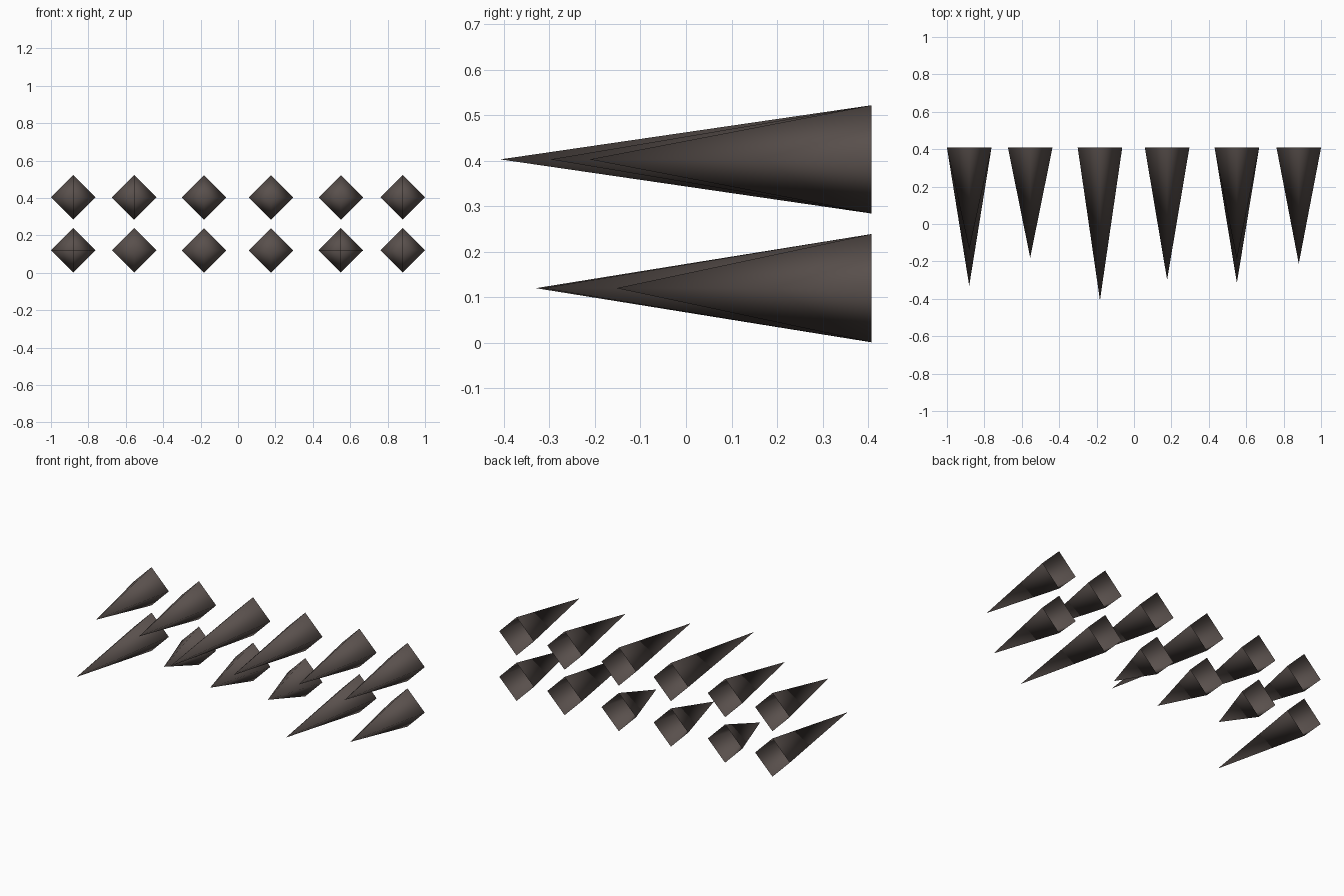
import bpy
from math import radians

cube = bpy.data.objects.get("Cube")
if cube:
    bpy.data.objects.remove(cube)

# One dark brown-grey colour for every spike
mat = bpy.data.materials.new("dark_brown_grey")
mat.use_nodes = True
color = (0.1, 0.08, 0.073, 1)
mat.diffuse_color = color
mat.node_tree.nodes["Principled BSDF"].inputs["Base Color"].default_value = color

BACK = 0.408
RADIUS = 0.119
COLUMNS = (-0.881, -0.555, -0.182, 0.177, 0.55, 0.881)

# Each row: name, height of its axis, y of each spike's tip
ROWS = (
    ("lower", 0.12, (-0.33, 0.065, -0.015, 0.04, -0.315, -0.153)),
    ("upper", 0.403, (-0.137, -0.18, -0.408, -0.298, -0.19, -0.212)),
)


def add_spike(name, x, z, tip):
    """Four-sided spike, open at the back, pointing forward."""
    length = BACK - tip
    bpy.ops.mesh.primitive_cone_add(
        vertices=4, radius1=RADIUS, radius2=0, depth=length,
        end_fill_type='NOTHING',
        location=(x, (BACK + tip) / 2, z), rotation=(radians(90), 0, 0))
    spike = bpy.context.object
    spike.name = name
    spike.data.materials.append(mat)
    bpy.ops.object.shade_smooth()


# Two rows of spikes
for row, z, tips in ROWS:
    for i, (x, tip) in enumerate(zip(COLUMNS, tips), 1):
        add_spike(f"{row}_spike_{i}", x, z, tip)
